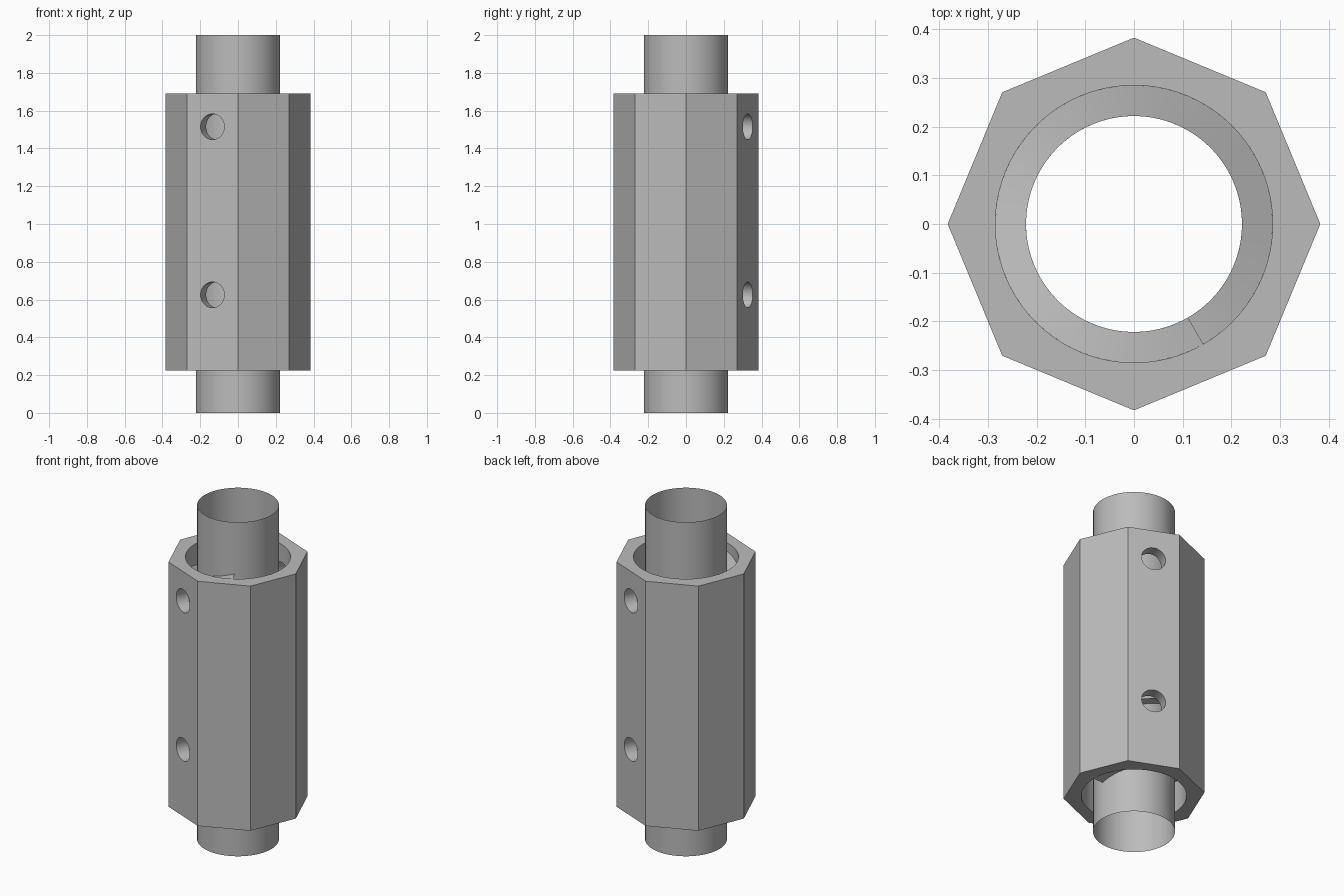
import bpy
import bmesh
from math import radians, sin, cos, pi

cube = bpy.data.objects.get("Cube")
if cube:
    bpy.data.objects.remove(cube, do_unlink=True)

grey = bpy.data.materials.new("plain grey")
grey.use_nodes = True
COLOUR = (0.5, 0.5, 0.5, 1)
grey.diffuse_color = COLOUR
grey.node_tree.nodes["Principled BSDF"].inputs["Base Color"].default_value = COLOUR

LOW, HIGH = 0.225, 1.69
TUBE_R, BORE_R, JACKET_R = 0.222, 0.285, 0.383


def cylinder(name, radius, z0, z1, sides, cap="NGON"):
    bpy.ops.mesh.primitive_cylinder_add(
        vertices=sides, radius=radius, depth=z1 - z0,
        end_fill_type=cap, location=(0, 0, (z0 + z1) / 2))
    obj = bpy.context.object
    obj.name = name
    obj.data.materials.append(grey)
    return obj


def smooth(obj):
    bpy.ops.object.select_all(action="DESELECT")
    obj.select_set(True)
    bpy.context.view_layer.objects.active = obj
    bpy.ops.object.shade_smooth_by_angle(angle=radians(30))


def cut(obj, cutter):
    mod = obj.modifiers.new("cut", "BOOLEAN")
    mod.operation = "DIFFERENCE"
    mod.solver = "EXACT"
    mod.object = cutter
    bpy.context.view_layer.objects.active = obj
    bpy.ops.object.modifier_apply(modifier=mod.name)
    bpy.data.objects.remove(cutter, do_unlink=True)


# Octagonal jacket with a round bore
jacket = cylinder("octagonal_jacket", JACKET_R, LOW, HIGH, 8)
cut(jacket, cylinder("bore_cutter", BORE_R, LOW - 0.1, HIGH + 0.1, 96))

# Ports drilled through two opposite faces
for z in (0.625, 1.515):
    drill = cylinder("port_cutter", 0.068, -0.5, 0.5, 48)
    drill.location = (0, 0, z)
    drill.rotation_euler = (0, pi / 2, radians(67.5))
    bpy.context.view_layer.update()
    cut(jacket, drill)
smooth(jacket)

# Thin open inner tube
smooth(cylinder("inner_tube", TUBE_R, 0, 2, 96, cap="NOTHING"))

# Spiral baffle winding up the gap between tube and bore
TURNS = 3 + 300 / 360
STEPS = 320
bm = bmesh.new()
previous = None
for i in range(STEPS + 1):
    t = i / STEPS
    a = 2 * pi * TURNS * t
    z = LOW + (HIGH - LOW) * t
    pair = [bm.verts.new((r * cos(a), r * sin(a), z)) for r in (TUBE_R, BORE_R)]
    if previous:
        bm.faces.new((previous[0], previous[1], pair[1], pair[0]))
    previous = pair
mesh = bpy.data.meshes.new("spiral_baffle")
bm.to_mesh(mesh)
bm.free()
mesh.materials.append(grey)
baffle = bpy.data.objects.new("spiral_baffle", mesh)
bpy.context.collection.objects.link(baffle)
smooth(baffle)
